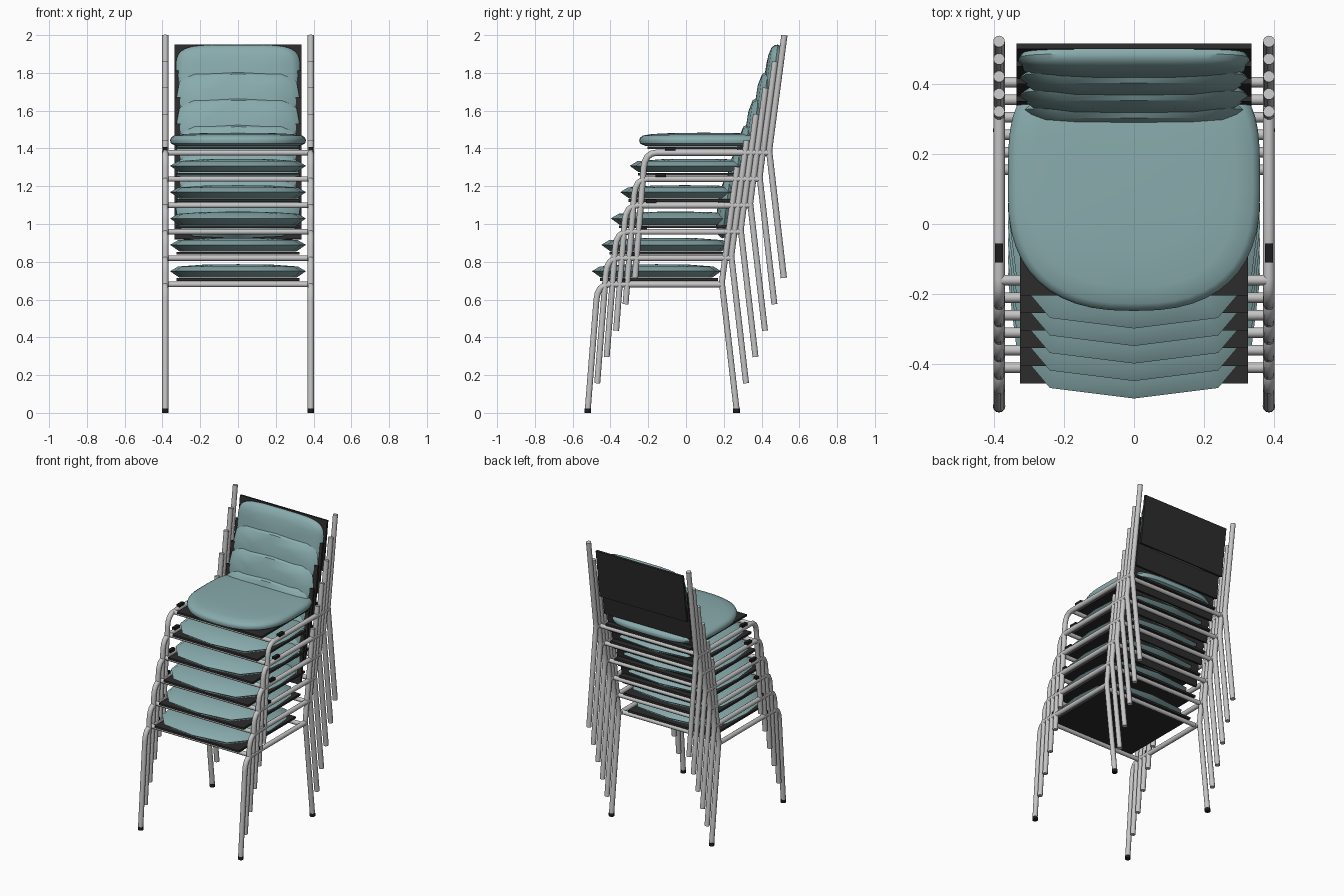
import bpy, bmesh, math
from mathutils import Matrix, Vector

if "Cube" in bpy.data.objects:
    bpy.data.objects.remove(bpy.data.objects["Cube"])

COUNT, DY, DZ = 6, 0.05, 0.1395      # stacked chairs and the step between them
X, R = 0.385, 0.0165                 # frame half width, tube radius


def material(name, rgb):
    m = bpy.data.materials.new(name)
    m.diffuse_color = (*rgb, 1)
    m.use_nodes = True
    m.node_tree.nodes["Principled BSDF"].inputs["Base Color"].default_value = m.diffuse_color
    return m


TEAL = material("teal upholstery", (0.25, 0.41, 0.42))
STEEL = material("brushed steel", (0.56, 0.56, 0.56))
BOARD = material("dark board", (0.025, 0.025, 0.025))
RUBBER = material("black rubber", (0.012, 0.012, 0.012))


def finish(name, bm, mat, angle=40):
    bmesh.ops.recalc_face_normals(bm, faces=bm.faces)
    me = bpy.data.meshes.new(name)
    bm.to_mesh(me)
    bm.free()
    me.materials.append(mat)
    ob = bpy.data.objects.new(name, me)
    bpy.context.collection.objects.link(ob)
    bpy.context.view_layer.objects.active = ob
    ob.select_set(True)
    bpy.ops.object.shade_smooth_by_angle(angle=math.radians(angle))
    ob.select_set(False)


def add_box(bm, centre, size, rot=Matrix.Identity(4)):
    bmesh.ops.create_cube(bm, size=1, matrix=Matrix.Translation(centre) @ rot @ Matrix.Diagonal((*size, 1)))


def add_tube(bm, x, path, sides):
    """Sweep a round tube along a path of (y, z) points at a fixed x."""
    pts = [Vector(p) for p in path]
    rings = []
    for i, p in enumerate(pts):
        a = (p - pts[i - 1]).normalized() if i else (pts[1] - p).normalized()
        b = (pts[i + 1] - p).normalized() if i < len(pts) - 1 else a
        t = (a + b).normalized()
        n = Vector((-t.y, t.x)) / max(t.dot(a), 0.5)
        ring = []
        for k in range(sides):
            w = 2 * math.pi * k / sides
            q = p + n * R * math.sin(w)
            ring.append(bm.verts.new((x + R * math.cos(w), q.x, q.y)))
        rings.append(ring)
    for r0, r1 in zip(rings, rings[1:]):
        for k in range(sides):
            j = (k + 1) % sides
            bm.faces.new((r0[k], r0[j], r1[j], r1[k]))
    bm.faces.new(rings[0])
    bm.faces.new(rings[-1])


def cushion(name, outline, rings, matrix):
    """Stack scaled copies of an outline: rings are (scale, height)."""
    bm = bmesh.new()
    loops = [[bm.verts.new((x * s, y * s, h)) for x, y in outline] for s, h in rings[:-1]]
    n = len(outline)
    for a, b in zip(loops, loops[1:]):
        for k in range(n):
            bm.faces.new((a[k], a[(k + 1) % n], b[(k + 1) % n], b[k]))
    bm.faces.new(loops[0])
    top = bm.verts.new((0, 0, rings[-1][1]))
    for k in range(n):
        bm.faces.new((loops[-1][k], loops[-1][(k + 1) % n], top))
    bm.transform(matrix)
    finish(name, bm, TEAL)


def rounded(hx, hy, n_front, n_back, steps=48):
    pts = []
    for k in range(steps):
        t = 2 * math.pi * k / steps
        c, s = math.cos(t), math.sin(t)
        e = 2 / (n_back if s > 0 else n_front)
        pts.append((hx * math.copysign(abs(c) ** e, c), hy * math.copysign(abs(s) ** e, s)))
    return pts


def mirrored(half):
    """Half outline from front centre to back centre, mirrored in x."""
    return half + [(-x, y) for x, y in reversed(half[1:-1])]


# fine outlines for the top chair, coarse ones for the chairs below
SEAT_FINE = rounded(0.36, 0.342, 2.5, 4)
SEAT_COARSE = mirrored([(0, -.342), (.24, -.312), (.335, -.2), (.36, 0), (.345, .2), (.26, .315), (0, .342)])
BACK_FINE = rounded(0.33, 0.166, 5, 4.5)
BACK_COARSE = mirrored([(0, -.166), (.235, -.155), (.31, -.11), (.33, 0), (.31, .11), (.235, .152), (0, .166)])
SEAT_RINGS = [(.9, .715), (.985, .728), (1, .745), (.985, .76), (.94, .771), (.8, .779), (.5, .784), (0, .786)]
SEAT_RINGS_LOW = [(.86, .716), (1, .75), (.88, .775), (.5, .785), (0, .787)]
BACK_RINGS = [(.97, 0), (1, .014), (.97, .03), (.88, .045), (.65, .056), (.35, .061), (0, .062)]
BACK_RINGS_LOW = [(.95, 0), (1, .016), (.88, .045), (.5, .06), (0, .062)]

SLOPE = 0.081 / 0.6125
TILT = Matrix.Rotation(-math.atan(SLOPE), 4, 'X')
FRONT = [(-.52, .017), (-.474, .60), (-.468, .632), (-.454, .659), (-.432, .675), (-.405, .68), (.19, .68)]
REAR = [(.268, .017), (.197, .63), (.19, .69), (.197, .745), (.271, 1.3025)]

for i in range(COUNT):
    top = i == COUNT - 1
    shift = Matrix.Translation((0, DY * i, DZ * i))
    tag = f"_{i + 1}"

    # tube frame: legs with side rails, rear uprights, two cross bars
    bm = bmesh.new()
    for sx in (-X, X):
        add_tube(bm, sx, FRONT, 16 if top else 10)
        add_tube(bm, sx, REAR, 16 if top else 10)
    for y in (-.41, .155):
        bmesh.ops.create_cone(bm, cap_ends=True, segments=10, radius1=.015, radius2=.015, depth=2 * X,
                              matrix=Matrix.Translation((0, y, .68)) @ Matrix.Rotation(math.pi / 2, 4, 'Y'))
    bm.transform(shift)
    finish("tube_frame" + tag, bm, STEEL)

    # seat board and back board
    bm = bmesh.new()
    add_box(bm, (0, -.142, .706), (.65, .625, .014))
    bm.transform(shift)
    finish("seat_board" + tag, bm, BOARD, 20)
    zc = 1.086
    yc = .19 + (zc - .69) * SLOPE - .007
    bm = bmesh.new()
    add_box(bm, (0, yc, zc), (.67, .015, .336), TILT)
    bm.transform(shift)
    finish("back_board" + tag, bm, BOARD, 20)

    # stacking pads on the side rails
    bm = bmesh.new()
    for sx in (-X, X):
        add_box(bm, (sx, -.333, .7), (.022, .055, .02))
    bm.transform(shift)
    finish("stacking_pads" + tag, bm, RUBBER, 20)

    # upholstery
    cushion("seat_cushion" + tag, SEAT_FINE if top else SEAT_COARSE,
            SEAT_RINGS if top else SEAT_RINGS_LOW, shift @ Matrix.Translation((0, -.156, 0)))
    cushion("back_cushion" + tag, BACK_FINE if top else BACK_COARSE,
            BACK_RINGS if top else BACK_RINGS_LOW,
            shift @ Matrix.Translation((0, yc - .007, zc)) @ TILT @ Matrix.Rotation(math.pi / 2, 4, 'X'))

# rubber feet under the bottom chair
bm = bmesh.new()
for sx in (-X, X):
    for y in (-.52, .268):
        bmesh.ops.create_cone(bm, cap_ends=True, segments=12, radius1=.018, radius2=.018, depth=.022,
                              matrix=Matrix.Translation((sx, y, .011)))
finish("rubber_feet", bm, RUBBER)
